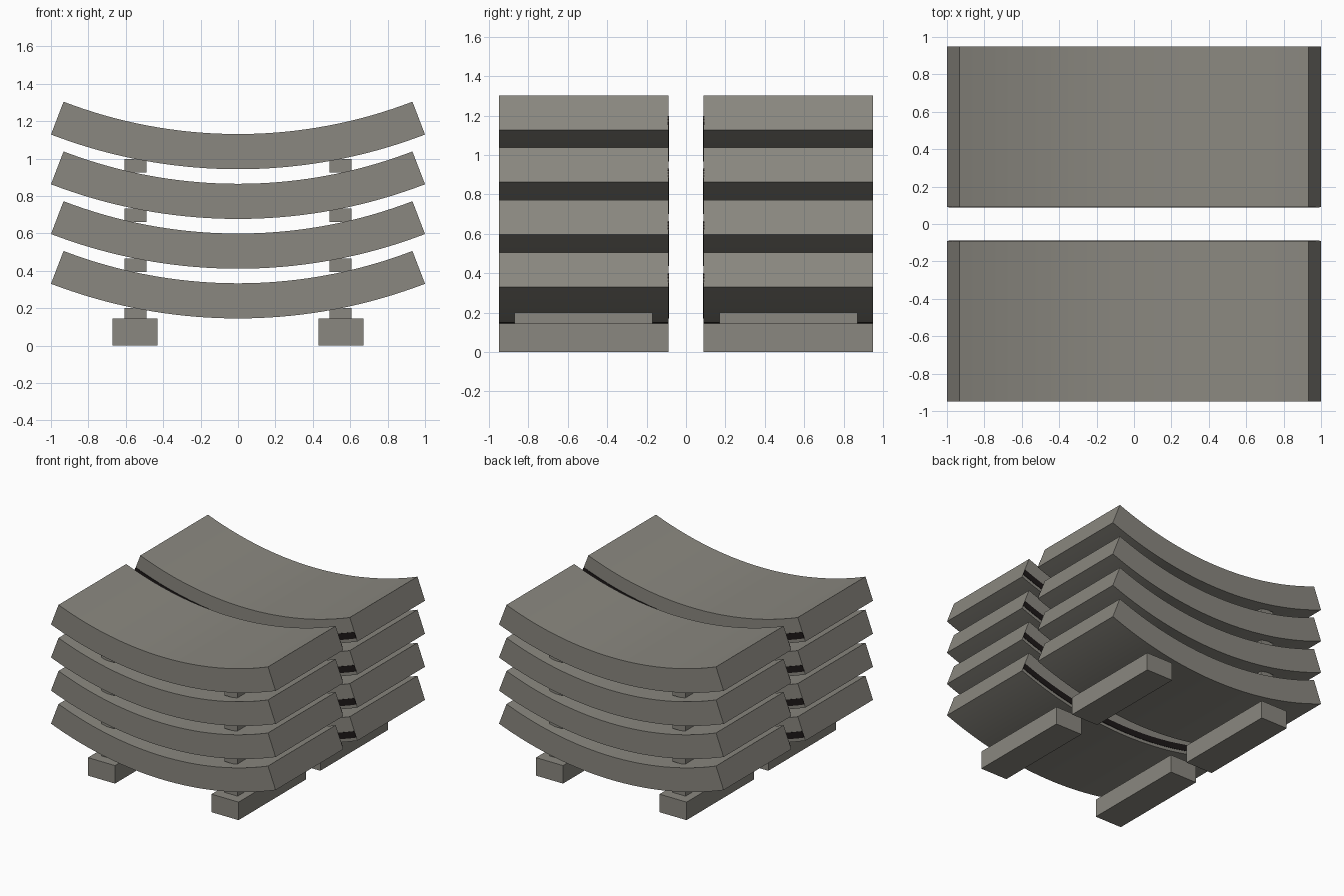
import bpy, bmesh, math

if "Cube" in bpy.data.objects:
    bpy.data.objects.remove(bpy.data.objects["Cube"])

def material(name, rgb):
    m = bpy.data.materials.new(name)
    m.diffuse_color = (*rgb, 1)
    m.use_nodes = True
    m.node_tree.nodes["Principled BSDF"].inputs["Base Color"].default_value = m.diffuse_color
    return m

concrete = material("concrete grey", (0.255, 0.245, 0.215))
rubber = material("gasket black", (0.012, 0.009, 0.009))

R_OUT, R_IN = 2.79, 2.602      # slab radii
CENTRE_Z = 0.145 + R_OUT       # arc centre of the lowest slab
HALF = math.asin(1 / R_OUT)    # half opening angle
PITCH = 0.266                  # vertical spacing of slabs
Y0, Y1 = 0.09, 0.95            # depth range of one stack
STEPS = 36

def finish(name, bm, mat, smooth=False):
    bmesh.ops.recalc_face_normals(bm, faces=bm.faces)
    me = bpy.data.meshes.new(name)
    bm.to_mesh(me)
    bm.free()
    me.materials.append(mat)
    ob = bpy.data.objects.new(name, me)
    bpy.context.collection.objects.link(ob)
    if smooth:
        bpy.ops.object.select_all(action='DESELECT')
        ob.select_set(True)
        bpy.context.view_layer.objects.active = ob
        bpy.ops.object.shade_smooth_by_angle(angle=math.radians(20))
    return ob

def arc_slab(name, r_out, r_in, ya, yb, z, mat):
    # sweep a rectangular section along the arc
    bm = bmesh.new()
    rings = []
    for i in range(STEPS + 1):
        a = -HALF + 2 * HALF * i / STEPS
        rings.append([bm.verts.new((r * math.sin(a), y, CENTRE_Z + z - r * math.cos(a)))
                      for r, y in ((r_out, ya), (r_out, yb), (r_in, yb), (r_in, ya))])
    for p, q in zip(rings, rings[1:]):
        for k in range(4):
            bm.faces.new((p[k], p[(k + 1) % 4], q[(k + 1) % 4], q[k]))
    bm.faces.new(rings[0])
    bm.faces.new(rings[-1])
    return finish(name, bm, mat, True)

def box(name, x0, x1, y0, y1, z0, z1, mat):
    bm = bmesh.new()
    bmesh.ops.create_cube(bm, size=1)
    for v in bm.verts:
        v.co = ((x0 + x1) / 2 + v.co.x * (x1 - x0),
                (y0 + y1) / 2 + v.co.y * (y1 - y0),
                (z0 + z1) / 2 + v.co.z * (z1 - z0))
    return finish(name, bm, mat)

for s, stack in ((-1, "front"), (1, "back")):
    for n in range(4):
        z = n * PITCH
        # curved segment with gasket strip on the side facing the gap
        arc_slab(f"{stack}_curved_segment_{n + 1}", R_OUT, R_IN, s * Y0, s * Y1, z, concrete)
        arc_slab(f"{stack}_gasket_{n + 1}", 2.765, 2.715, s * (Y0 - 0.003), s * (Y0 + 0.004), z, rubber)
        # spacer blocks under each segment
        for t, side in ((-1, "left"), (1, "right")):
            box(f"{stack}_{side}_spacer_{n + 1}", t * 0.548 - 0.058, t * 0.548 + 0.058,
                s * 0.52 - 0.35, s * 0.52 + 0.35, z + 0.128, z + 0.2, concrete)
    # ground beams
    for t, side in ((-1, "left"), (1, "right")):
        box(f"{stack}_{side}_ground_beam", t * 0.55 - 0.12, t * 0.55 + 0.12,
            s * 0.52 - 0.43, s * 0.52 + 0.43, 0, 0.145, concrete)
